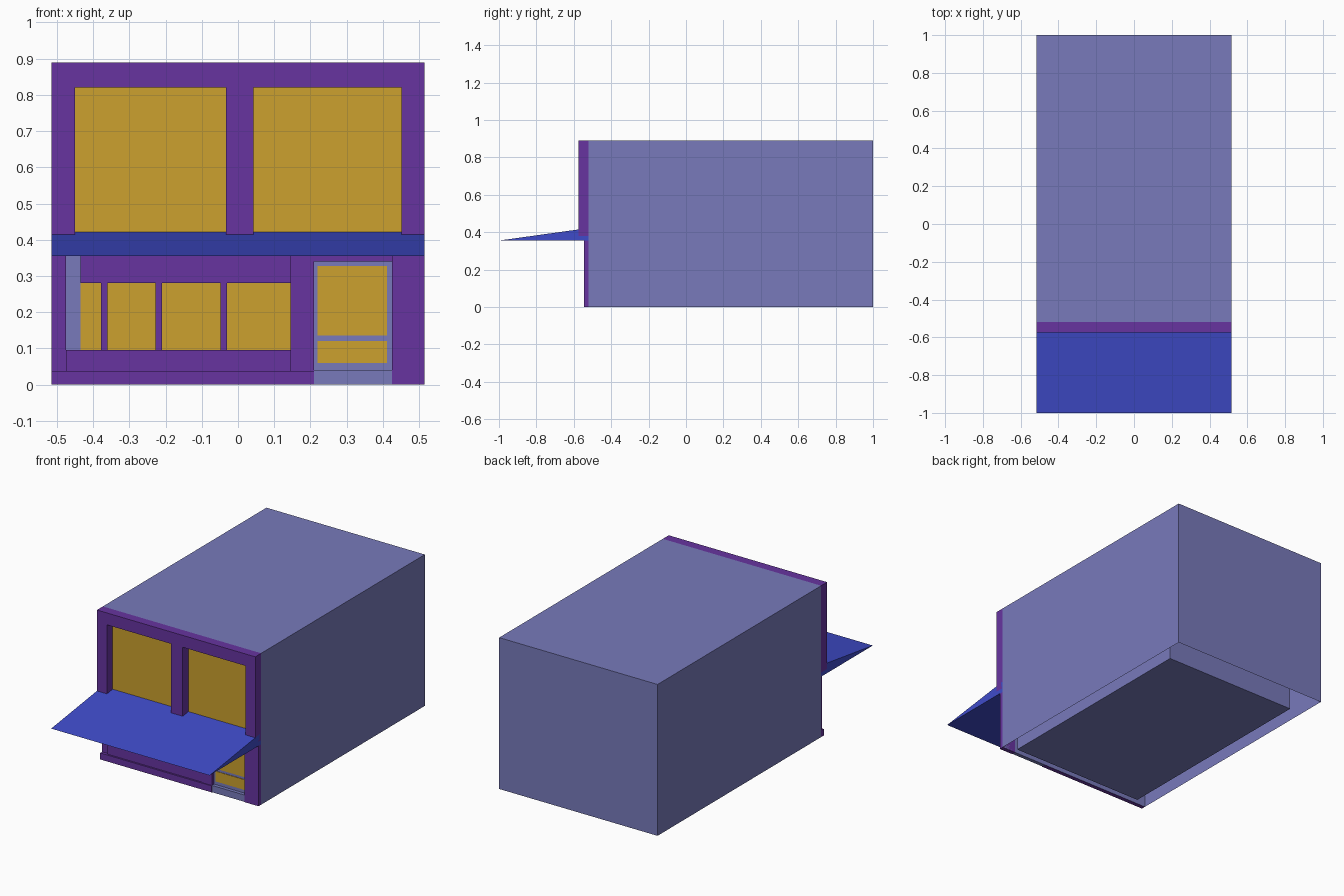
import bpy, bmesh

if "Cube" in bpy.data.objects:
    bpy.data.objects.remove(bpy.data.objects["Cube"])


def material(name, rgb):
    """Flat colour given as sRGB 0-255, stored as linear."""
    def lin(c):
        c /= 255
        return c / 12.92 if c <= 0.04045 else ((c + 0.055) / 1.055) ** 2.4
    m = bpy.data.materials.new(name)
    m.diffuse_color = (*[lin(c) for c in rgb], 1)
    m.use_nodes = True
    m.node_tree.nodes["Principled BSDF"].inputs["Base Color"].default_value = m.diffuse_color
    return m


LAVENDER = material("lavender_wall", (120, 122, 187))
PURPLE = material("purple_trim", (103, 52, 160))
GOLD = material("gold_glass", (204, 161, 46))
BLUE = material("blue_awning", (63, 75, 202))


def finish(name, bm, mat):
    mesh = bpy.data.meshes.new(name)
    bmesh.ops.recalc_face_normals(bm, faces=bm.faces)
    bm.to_mesh(mesh)
    bm.free()
    mesh.materials.append(mat)
    obj = bpy.data.objects.new(name, mesh)
    bpy.context.collection.objects.link(obj)
    return obj


def box(name, mat, x, y, z, open_bottom=False):
    """Box spanning the given (low, high) ranges."""
    bm = bmesh.new()
    bmesh.ops.create_cube(bm, size=1)
    for v in bm.verts:
        v.co = [r[0] if c < 0 else r[1] for c, r in zip(v.co, (x, y, z))]
    bmesh.ops.recalc_face_normals(bm, faces=bm.faces)
    if open_bottom:
        low = [f for f in bm.faces if f.normal.z < -0.5]
        bmesh.ops.delete(bm, geom=low, context='FACES_ONLY')
    return finish(name, bm, mat)


W = 0.515          # half width of the building
H = 0.89           # height
WALL = -0.52       # plane of the front wall
UP = (-0.575, WALL)    # depth of upper trim
LOW = (-0.545, WALL)   # depth of lower trim
THIN = (-0.527, WALL)  # depth of shallow trim
GLASS = (-0.522, WALL)

# Building shell, open underneath, with the inner room inside it
box("building_shell", LAVENDER, (-W, W), (WALL, 1), (0, H), open_bottom=True)
box("inner_room", LAVENDER, (-0.435, 0.435), (-0.49, 0.83), (0.002, 0.35))

# Upper storey frame and windows
for name, x, z in (("upper_left_pillar", (-W, -0.45), (0.38, 0.82)),
                   ("upper_right_pillar", (0.452, W), (0.38, 0.82)),
                   ("upper_middle_pillar", (-0.033, 0.043), (0.38, 0.82)),
                   ("upper_cornice", (-W, W), (0.82, H))):
    box(name, PURPLE, x, UP, z)
for i, x in enumerate(((-0.45, -0.033), (0.043, 0.452))):
    box(f"upper_window_{i}", GOLD, x, GLASS, (0.40, 0.82))

# Wedge awning, a side profile extruded across the front
bm = bmesh.new()
profile = [(-1.0, 0.355), (WALL, 0.355), (WALL, 0.422)]
face = bm.faces.new([bm.verts.new((-W, y, z)) for y, z in profile])
ext = bmesh.ops.extrude_face_region(bm, geom=[face])
for v in ext["geom"]:
    if isinstance(v, bmesh.types.BMVert):
        v.co.x = W
finish("awning", bm, BLUE)

# Shop window
box("shop_window_glass", GOLD, (-0.435, 0.145), GLASS, (0.095, 0.28))
box("shop_window_side", LAVENDER, (-0.475, -0.435), GLASS, (0.095, 0.355))
for i, x in enumerate((-0.37, -0.219, -0.039)):
    box(f"shop_window_bar_{i}", PURPLE, (x - 0.009, x + 0.009), THIN, (0.095, 0.28))

# Lower storey trim
for name, x, y, z in (
        ("shop_base", (-W, 0.21), LOW, (0, 0.038)),
        ("shop_sill", (-0.475, 0.145), (-0.535, WALL), (0.038, 0.095)),
        ("shop_lintel", (-0.435, 0.145), THIN, (0.28, 0.355)),
        ("lower_left_pillar", (-W, -0.475), THIN, (0.038, 0.355)),
        ("lower_middle_pillar", (0.145, 0.21), (-0.54, WALL), (0.038, 0.355)),
        ("lower_right_pillar", (0.425, W), LOW, (0, 0.355)),
        ("door_lintel", (0.21, 0.425), (-0.54, WALL), (0.34, 0.355))):
    box(name, PURPLE, x, y, z)

# Door with two panes and a step
box("door_step", LAVENDER, (0.21, 0.425), (-0.542, WALL), (0, 0.04))
box("door", LAVENDER, (0.21, 0.425), GLASS, (0.04, 0.34))
for i, z in enumerate(((0.06, 0.12), (0.135, 0.327))):
    box(f"door_pane_{i}", GOLD, (0.22, 0.411), (-0.525, WALL), z)
